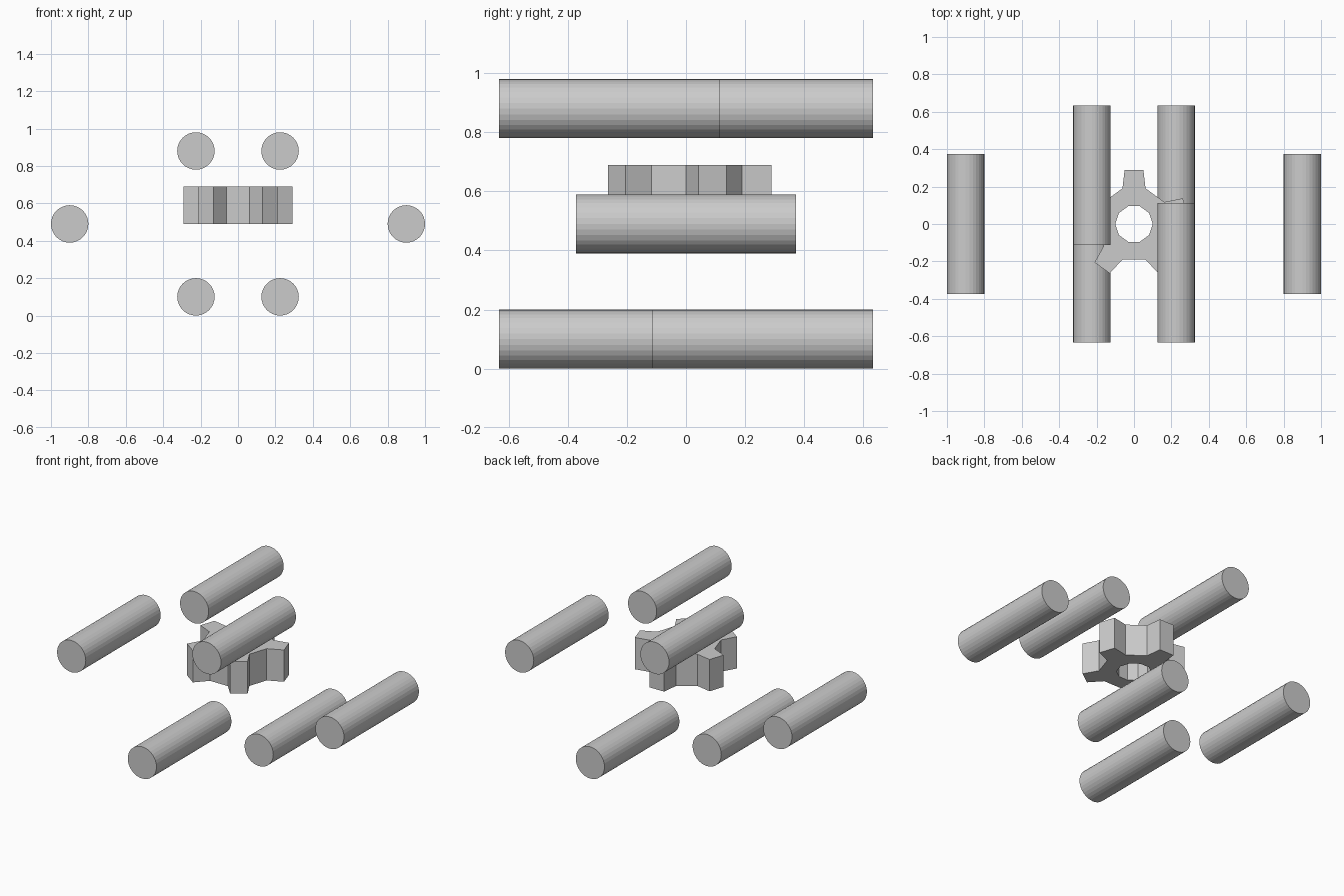
import bpy, bmesh
from math import sin, cos, pi, radians

if "Cube" in bpy.data.objects:
    bpy.data.objects.remove(bpy.data.objects["Cube"])

RADIUS, LENGTH, MID_Z = 0.1, 0.746, 0.49


def rod(name, x, y, z):
    """Flat-shaded cylinder lying along y."""
    bpy.ops.mesh.primitive_cylinder_add(vertices=32, radius=RADIUS, depth=LENGTH,
                                        location=(x, y, z), rotation=(pi / 2, 0, 0))
    bpy.context.object.name = name


# Outer pair of rods, plus staggered upper and lower pairs
for side, s in (("left", -1), ("right", 1)):
    rod(f"{side}_rod", 0.9 * s, 0, MID_Z)
    rod(f"upper_{side}_rod", 0.225 * s, -0.26 * s, MID_Z + 0.39)
    rod(f"lower_{side}_rod", 0.225 * s, 0.26 * s, MID_Z - 0.39)


# Five-toothed gear: decagonal ring with a tooth on every other side
def gear(name, z0, z1, r_hole=0.1, r_root=0.2, tip=0.29, half_tip=0.05):
    bm = bmesh.new()

    def vert(x, y):
        return bm.verts.new((x, y, z0))

    def ring(r):
        return [vert(r * cos(i * pi / 5), r * sin(i * pi / 5)) for i in range(10)]

    hole, root = ring(r_hole), ring(r_root)
    for i in range(10):
        j = (i + 1) % 10
        bm.faces.new((hole[i], root[i], root[j], hole[j]))
        if i % 2 == 0:
            a = radians(18 + 36 * i)
            p, q = [vert(tip * cos(a) - w * sin(a), tip * sin(a) + w * cos(a))
                    for w in (-half_tip, half_tip)]
            bm.faces.new((root[i], p, q, root[j]))
    # Extrude the flat outline upward into a solid
    top = bmesh.ops.extrude_face_region(bm, geom=bm.faces[:], use_keep_orig=True)["geom"]
    bmesh.ops.translate(bm, vec=(0, 0, z1 - z0),
                        verts=[g for g in top if isinstance(g, bmesh.types.BMVert)])
    bmesh.ops.recalc_face_normals(bm, faces=bm.faces[:])
    mesh = bpy.data.meshes.new(name)
    bm.to_mesh(mesh)
    bm.free()
    bpy.context.collection.objects.link(bpy.data.objects.new(name, mesh))


gear("centre_gear", MID_Z, MID_Z + 0.2)
